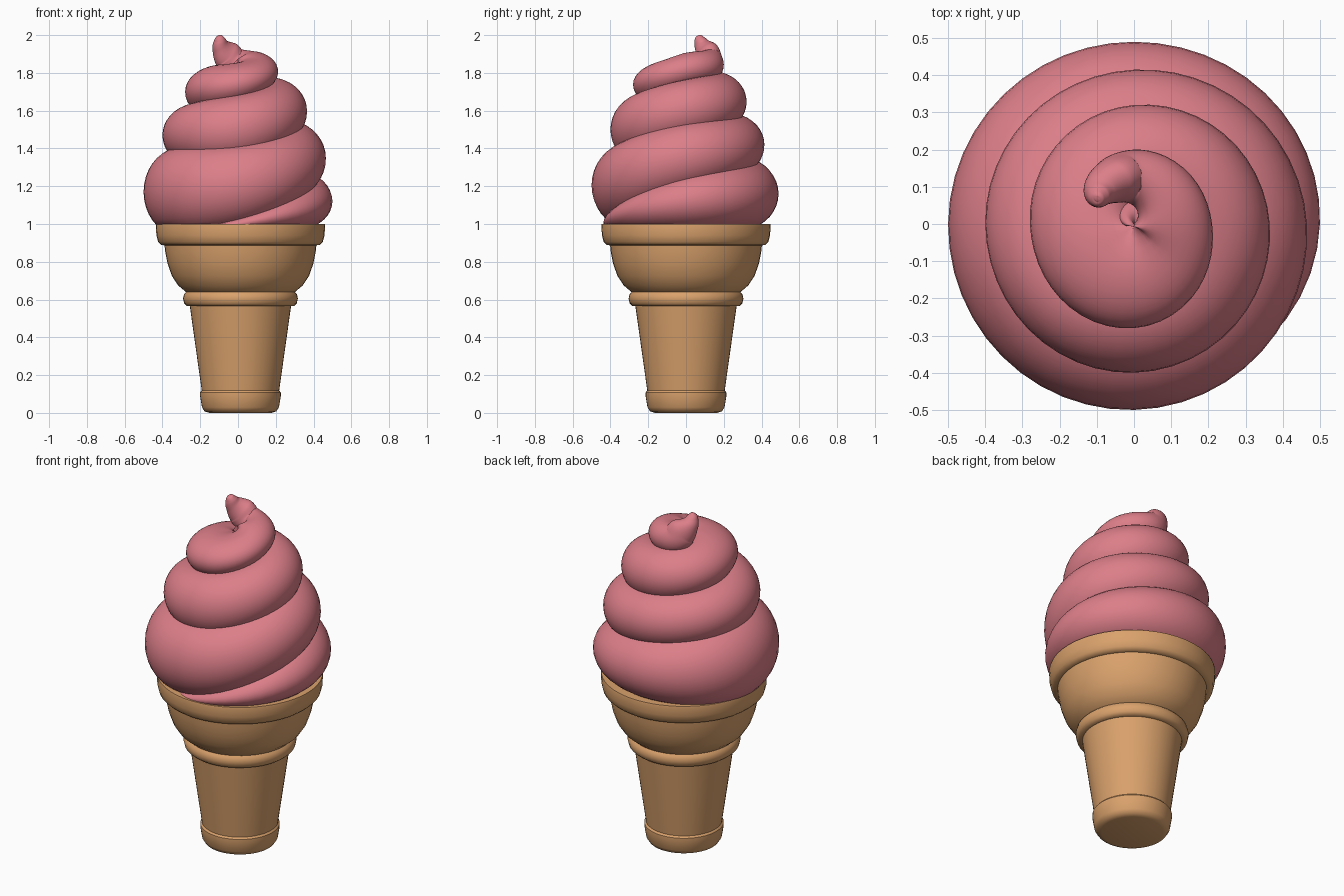
import bpy, bmesh, math
from mathutils import Vector

if "Cube" in bpy.data.objects:
    bpy.data.objects.remove(bpy.data.objects["Cube"])


def material(name, rgb):
    m = bpy.data.materials.new(name)
    m.diffuse_color = (*rgb, 1)
    m.use_nodes = True
    m.node_tree.nodes["Principled BSDF"].inputs["Base Color"].default_value = m.diffuse_color
    return m


def skin(name, rings, mat, angle):
    """Join closed rings of points into a capped, smooth shaded surface."""
    bm = bmesh.new()
    loops = [[bm.verts.new(p) for p in ring] for ring in rings]
    n = len(loops[0])
    for a, b in zip(loops, loops[1:]):
        for i in range(n):
            j = (i + 1) % n
            bm.faces.new((a[i], a[j], b[j], b[i]))
    bm.faces.new(loops[0][::-1])
    bm.faces.new(loops[-1])
    bmesh.ops.recalc_face_normals(bm, faces=bm.faces)
    me = bpy.data.meshes.new(name)
    bm.to_mesh(me)
    bm.free()
    me.materials.append(mat)
    ob = bpy.data.objects.new(name, me)
    bpy.context.collection.objects.link(ob)
    bpy.ops.object.select_all(action='DESELECT')
    bpy.context.view_layer.objects.active = ob
    ob.select_set(True)
    bpy.ops.object.shade_smooth_by_angle(angle=math.radians(angle))
    return ob


pink = material("strawberry_pink", (0.72, 0.21, 0.25))
tan = material("wafer_tan", (0.70, 0.36, 0.15))

# Wafer cup: lathed profile of radius and height
profile = [(0.165, 0.0), (0.19, 0.008), (0.204, 0.03), (0.214, 0.09),
           (0.214, 0.108), (0.205, 0.118), (0.268, 0.565),
           (0.285, 0.567), (0.298, 0.58), (0.304, 0.605), (0.299, 0.628), (0.288, 0.64),
           (0.29, 0.641), (0.33, 0.675), (0.363, 0.725), (0.386, 0.79), (0.398, 0.85),
           (0.402, 0.887), (0.42, 0.889), (0.436, 0.905), (0.445, 0.94),
           (0.448, 0.99), (0.446, 1.0)]
N = 48
cup = [[(0.013 + r * math.cos(math.tau * i / N), r * math.sin(math.tau * i / N), z)
        for i in range(N)] for r, z in profile]
skin("wafer_cup", cup, tan, 40)

# Ice cream swirl: quarter turns from the front, outer radius, height,
# half width and half height of the rope of cream
keys = [(-0.4, 0.40, 0.97, 0.10, 0.03), (0, 0.435, 1.0, 0.14, 0.045),
        (1, 0.50, 1.12, 0.19, 0.15), (2, 0.49, 1.16, 0.20, 0.19),
        (3, 0.50, 1.17, 0.20, 0.235), (4, 0.50, 1.205, 0.20, 0.22),
        (5, 0.465, 1.35, 0.19, 0.19), (6, 0.415, 1.42, 0.17, 0.16),
        (7, 0.40, 1.47, 0.17, 0.16), (8, 0.40, 1.50, 0.18, 0.185),
        (9, 0.365, 1.60, 0.17, 0.165), (10, 0.32, 1.65, 0.17, 0.155),
        (11, 0.28, 1.70, 0.19, 0.14), (12, 0.28, 1.74, 0.18, 0.115),
        (13, 0.21, 1.815, 0.12, 0.09), (14, 0.20, 1.845, 0.075, 0.082),
        (14.3, 0.19, 1.895, 0.06, 0.08), (14.5, 0.175, 1.94, 0.045, 0.05),
        (14.58, 0.155, 1.973, 0.032, 0.032), (14.61, 0.138, 1.993, 0.018, 0.018),
        (14.62, 0.126, 1.998, 0.006, 0.006)]


def spline(pts, steps):
    out = []
    for k in range(len(pts) - 1):
        a, b, c, d = (pts[min(max(k + o, 0), len(pts) - 1)] for o in (-1, 0, 1, 2))
        for s in range(steps):
            t = s / steps
            out.append([0.5 * (2 * q + (r - p) * t + (2 * p - 5 * q + 4 * r - w) * t * t
                               + (3 * q - p - 3 * r + w) * t ** 3)
                        for p, q, r, w in zip(a, b, c, d)])
    return out + [list(pts[-1])]


path = spline(keys, 12)
centres, radials = [], []
for u, R, z, w, h in path:
    ang = (u - 1) * math.pi / 2
    e = Vector((math.cos(ang), math.sin(ang), 0))
    radials.append(e)
    centres.append(e * (R - w) + Vector((0, 0, z)))

rings = []
for k, (u, R, z, w, h) in enumerate(path):
    e1 = radials[k]
    if u > 12.5:      # the tip leans with its path
        tangent = centres[min(k + 1, len(path) - 1)] - centres[k - 1]
        e2 = e1.cross(tangent).normalized()
        f = min(1, (u - 12.5) / 1.5)
        e2 = (Vector((0, 0, 1)) * (1 - f) + e2 * f).normalized()
    else:
        e2 = Vector((0, 0, 1))
    ring = []
    for i in range(36):
        a = math.tau * i / 36
        p = centres[k] + e1 * (w * math.cos(a)) + e2 * (h * math.sin(a))
        p.z = max(p.z, 0.985 + 0.002 * math.sin(a))
        ring.append(p)
    rings.append(ring)
skin("ice_cream_swirl", rings, pink, 80)
